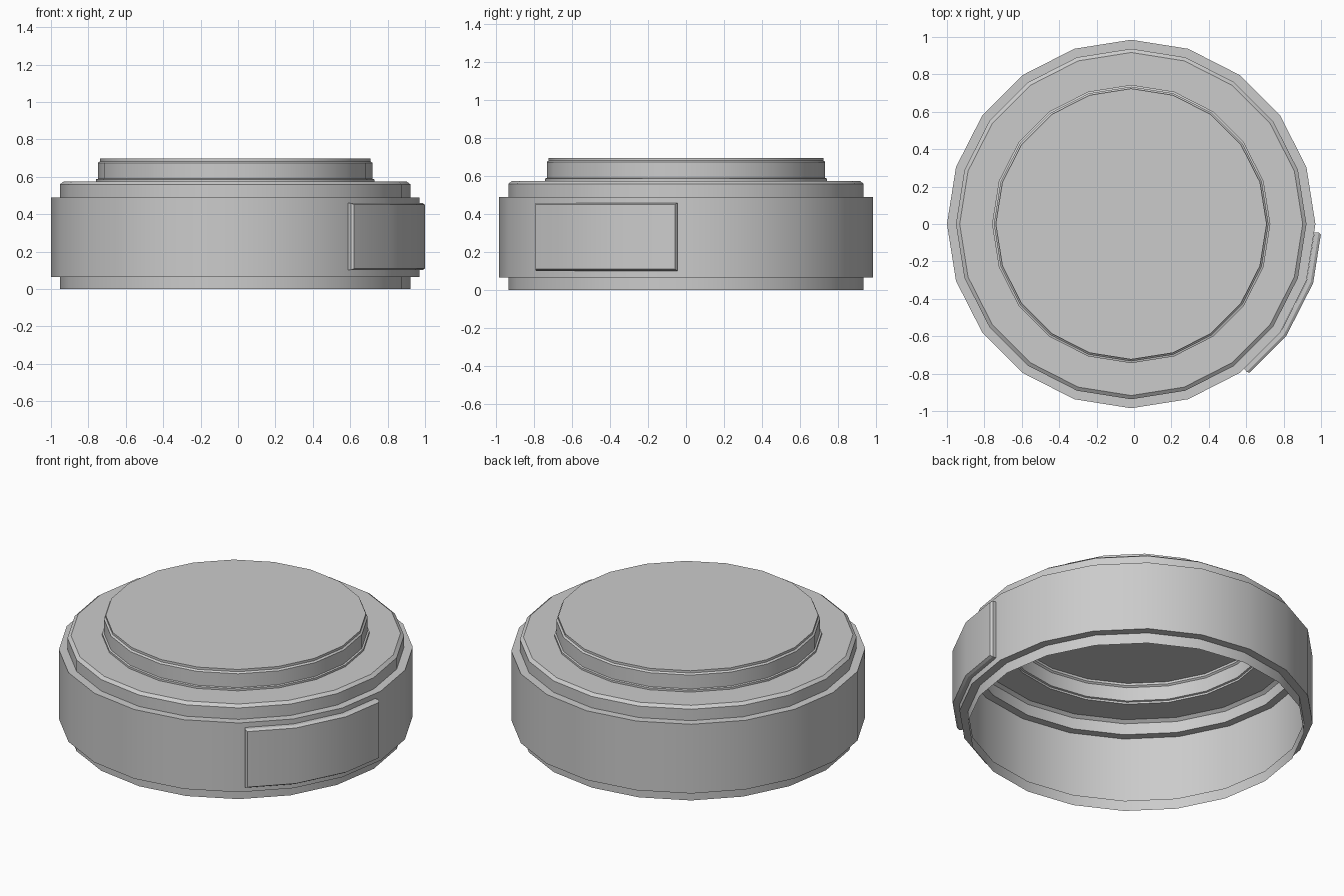
import bpy, bmesh, math

if "Cube" in bpy.data.objects:
    bpy.data.objects.remove(bpy.data.objects["Cube"], do_unlink=True)

SIDES = 20
STEP = 360 / SIDES
CENTRE_X = -0.015

grey = bpy.data.materials.new("plain grey")
grey.use_nodes = True
grey.diffuse_color = (0.6, 0.6, 0.6, 1)
grey.node_tree.nodes["Principled BSDF"].inputs["Base Color"].default_value = (0.6, 0.6, 0.6, 1)


def finish(name, bm):
    mesh = bpy.data.meshes.new(name)
    bm.to_mesh(mesh)
    bm.free()
    mesh.materials.append(grey)
    obj = bpy.data.objects.new(name, mesh)
    obj.location.x = CENTRE_X
    bpy.context.collection.objects.link(obj)
    bpy.ops.object.select_all(action="DESELECT")
    obj.select_set(True)
    bpy.context.view_layer.objects.active = obj
    bpy.ops.object.shade_smooth_by_angle(angle=math.radians(30))
    return obj


def polar(bm, radius, degrees, z):
    a = math.radians(degrees)
    return bm.verts.new((radius * math.cos(a), radius * math.sin(a), z))


def lathe(name, profile, cap=False):
    """Thin shell turned from (radius, height) points, bottom to top."""
    bm = bmesh.new()
    rings = [[polar(bm, r, i * STEP, z) for i in range(SIDES)] for r, z in profile]
    for low, high in zip(rings, rings[1:]):
        for i in range(SIDES):
            j = (i + 1) % SIDES
            bm.faces.new((low[i], low[j], high[j], high[i]))
    if cap:
        bm.faces.new(rings[-1])
    return finish(name, bm)


# Open-bottomed body with a raised outer band and chamfered shoulder
lathe("body_shell", [(0.937, 0), (0.937, 0.065), (0.985, 0.065), (0.985, 0.49),
                     (0.937, 0.49), (0.937, 0.56), (0.917, 0.575), (0.744, 0.575)])

# Neck with a foot flange and a closed, slightly recessed top
lathe("neck_and_top", [(0.744, 0.575), (0.744, 0.587), (0.734, 0.59), (0.734, 0.675),
                       (0.724, 0.683), (0.724, 0.697)], cap=True)


def facet_radius(radius, degrees):
    """Distance to the flat side of the polygon at an angle."""
    half = STEP / 2
    return radius * math.cos(math.radians(half)) / math.cos(math.radians(degrees % STEP - half))


# Raised side plate that follows the facets, with a chamfered border
bm = bmesh.new()
layers = []
for radius, inset_angle, inset_z in ((0.986, 0, 0), (1.009, 0, 0), (1.023, 0.6, 0.009)):
    angles = (-52 + inset_angle, -2 * STEP, -STEP, -2.6 - inset_angle)
    layers.append([[polar(bm, facet_radius(radius, a), a, z) for a in angles]
                   for z in (0.101 + inset_z, 0.46 - inset_z)])
loops = [low + high[::-1] for low, high in layers]
for inner, outer in zip(loops, loops[1:]):
    for i in range(len(inner)):
        j = (i + 1) % len(inner)
        bm.faces.new((inner[i], inner[j], outer[j], outer[i]))
low, high = layers[-1]
for i in range(len(low) - 1):
    bm.faces.new((low[i], low[i + 1], high[i + 1], high[i]))
finish("side_plate", bm)
